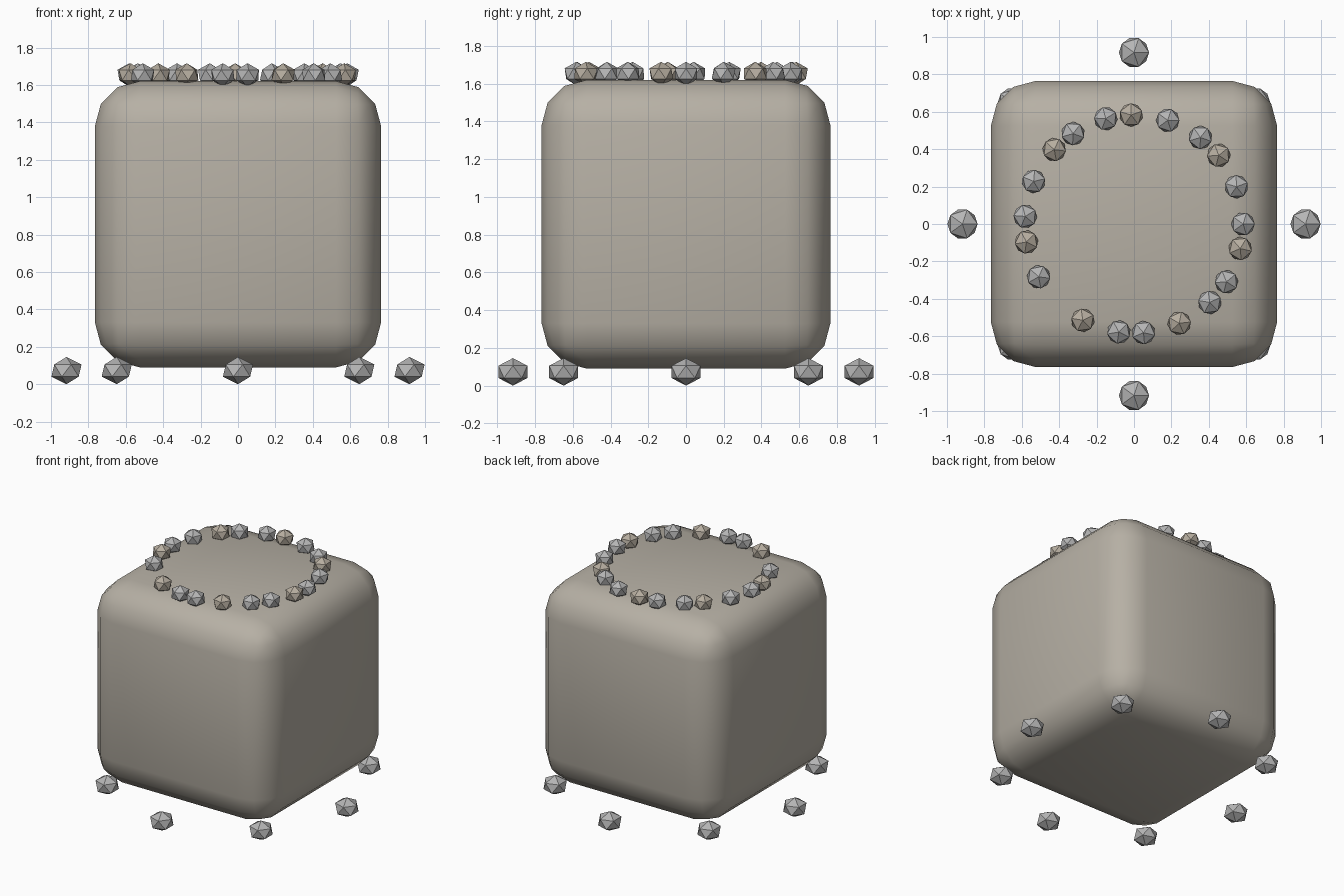
import bpy
from math import radians, cos, sin

default = bpy.data.objects.get("Cube")
if default:
    bpy.data.objects.remove(default, do_unlink=True)


def material(name, rgb):
    mat = bpy.data.materials.new(name)
    mat.use_nodes = True
    color = (*rgb, 1.0)
    mat.diffuse_color = color
    mat.node_tree.nodes["Principled BSDF"].inputs["Base Color"].default_value = color
    return mat


warm_stone = material("warm stone", (0.47, 0.435, 0.375))
grey_stone = material("grey stone", (0.46, 0.46, 0.46))
tan_stone = material("tan stone", (0.47, 0.42, 0.35))


def pebble(name, angle, ring, z, radius, squash, mat, turn=0.0):
    """Flat-shaded, slightly squashed twenty-sided stone on a ring."""
    a = radians(angle)
    bpy.ops.mesh.primitive_ico_sphere_add(
        subdivisions=1, radius=radius,
        location=(ring * cos(a), ring * sin(a), z), rotation=(0, 0, turn))
    stone = bpy.context.object
    stone.name = name
    stone.scale.z = squash
    stone.data.materials.append(mat)


# Main block with broad rounded edges
bpy.ops.mesh.primitive_cube_add(size=1.53, location=(0, 0, 0.855))
block = bpy.context.object
block.name = "rounded_block"
block.data.materials.append(warm_stone)
bevel = block.modifiers.new("rounded edges", "BEVEL")
bevel.width = 0.24
bevel.segments = 3
bevel.limit_method = "NONE"
bpy.ops.object.modifier_apply(modifier=bevel.name)
bpy.ops.object.shade_smooth()

# Eight stones around the foot
for i in range(8):
    pebble(f"foot_stone_{i + 1}", i * 45, 0.917, 0.073, 0.09, 0.81, grey_stone)

# Ring of stones on top, every third one tan, with one gap
ring_angles = [0, 20, 39, 52.5, 72, 91.5, 105, 124, 137, 157, 176,
               189.5, 209, None, 242, 262, 275, 294.5, 314, 328, 347]
for i, angle in enumerate(ring_angles):
    if angle is None:
        continue
    mat = tan_stone if i % 3 == 2 else grey_stone
    pebble(f"top_stone_{i + 1}", angle, 0.583, 1.653, 0.07, 0.9, mat, radians(angle))
